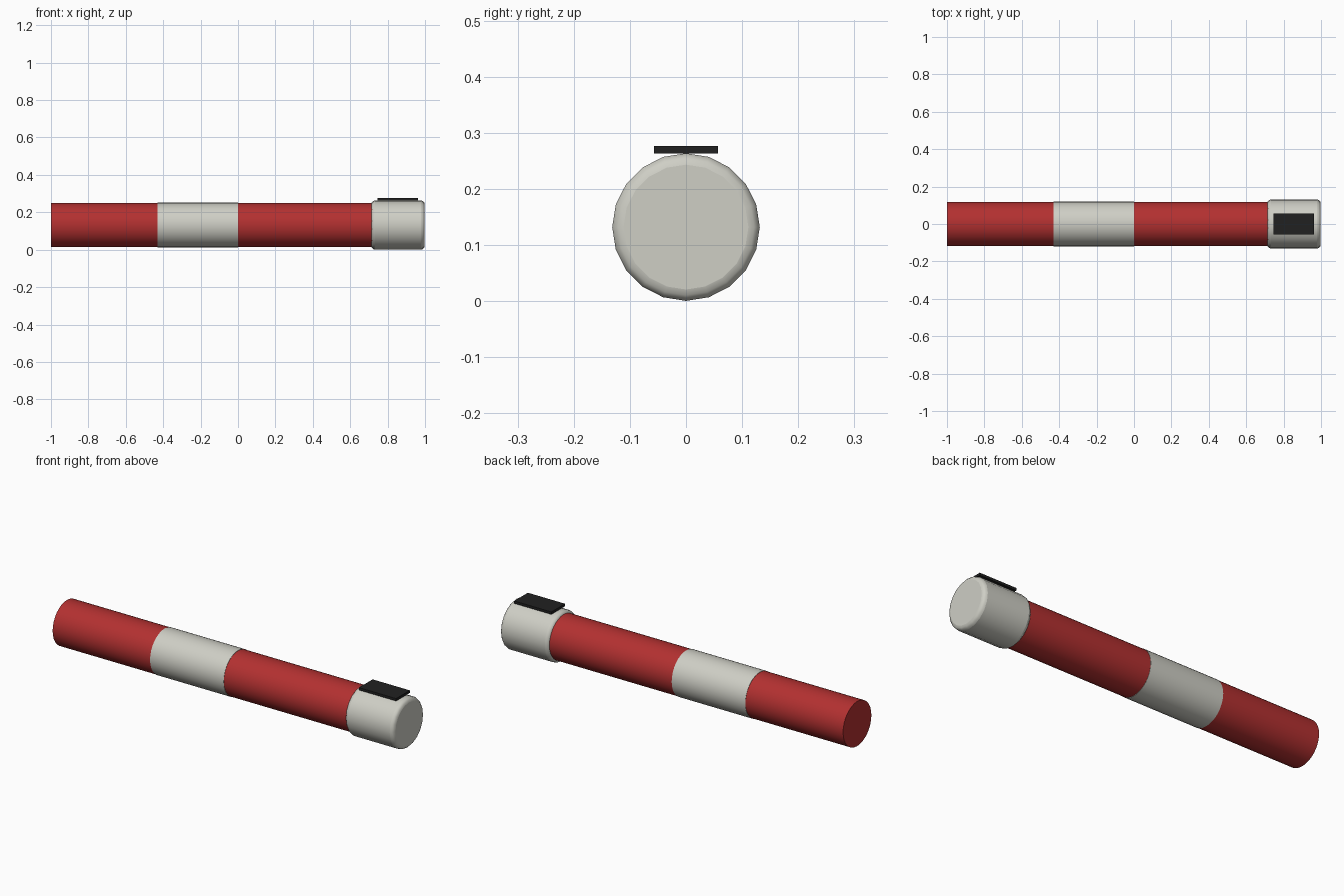
import bpy
import math

cube = bpy.data.objects.get("Cube")
if cube:
    bpy.data.objects.remove(cube, do_unlink=True)

AXIS_Z = 0.132


def material(name, color):
    mat = bpy.data.materials.new(name)
    mat.use_nodes = True
    mat.diffuse_color = (*color, 1)
    mat.node_tree.nodes["Principled BSDF"].inputs["Base Color"].default_value = (*color, 1)
    return mat


red = material("red", (0.45, 0.03, 0.03))
off_white = material("off white", (0.62, 0.62, 0.56))
black = material("black", (0.015, 0.015, 0.015))


def finish(obj, name, mat, bevel=0, segments=3):
    obj.name = name
    obj.data.materials.append(mat)
    if bevel:
        mod = obj.modifiers.new("rounded edges", "BEVEL")
        mod.width = bevel
        mod.segments = segments
        mod.limit_method = "ANGLE"
        mod.angle_limit = math.radians(40)
    return obj


def rod(name, x0, x1, radius, sides, mat, bevel=0):
    # Cylinder lying along x
    bpy.ops.mesh.primitive_cylinder_add(
        vertices=sides, radius=radius, depth=x1 - x0,
        location=((x0 + x1) / 2, 0, AXIS_Z), rotation=(0, math.pi / 2, 0))
    obj = finish(bpy.context.object, name, mat, bevel)
    bpy.ops.object.shade_smooth_by_angle(angle=math.radians(40))
    return obj


# Striped tube
rod("tube", -1.0, 0.73, 0.118, 32, red)
rod("stripe", -0.43, 0.0, 0.1195, 32, off_white)

# Rounded end cap
rod("end_cap", 0.713, 0.998, 0.1315, 20, off_white, bevel=0.02)

# Flat plate on top of the cap
bpy.ops.mesh.primitive_cube_add(size=1, location=(0.855, 0, 0.27))
plate = bpy.context.object
plate.scale = (0.217, 0.114, 0.013)
bpy.ops.object.transform_apply(location=False, rotation=False, scale=True)
finish(plate, "top_plate", black)
